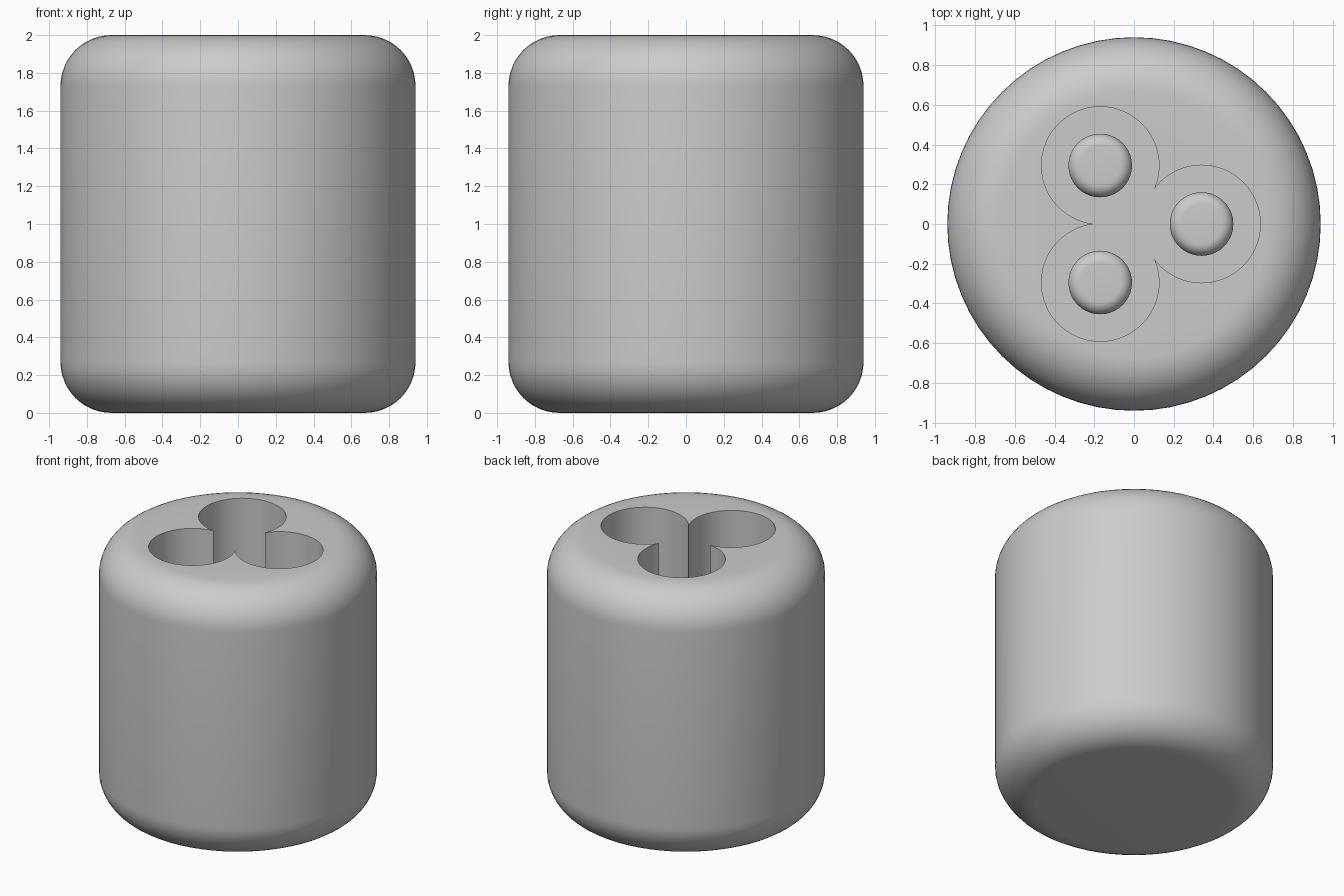
import bpy, bmesh, math

if "Cube" in bpy.data.objects:
    bpy.data.objects.remove(bpy.data.objects["Cube"])

grey = bpy.data.materials.new("plain grey")
grey.diffuse_color = (0.6, 0.6, 0.6, 1)
grey.use_nodes = True
grey.node_tree.nodes["Principled BSDF"].inputs["Base Color"].default_value = grey.diffuse_color

LOBE_DIST, LOBE_R = 0.34, 0.296   # socket lobes around the axis
FLOOR_Z = 1.0                     # bottom of the socket


def finish(name, bm):
    bmesh.ops.recalc_face_normals(bm, faces=bm.faces)
    mesh = bpy.data.meshes.new(name)
    bm.to_mesh(mesh)
    bm.free()
    obj = bpy.data.objects.new(name, mesh)
    bpy.context.collection.objects.link(obj)
    mesh.materials.append(grey)
    return obj


def smooth(obj):
    bpy.ops.object.select_all(action='DESELECT')
    obj.select_set(True)
    bpy.context.view_layer.objects.active = obj
    bpy.ops.object.shade_smooth_by_angle(angle=math.radians(30))


def turned(name, profile, sides, x=0, y=0):
    """Closed solid of revolution from (radius, z) points, capped at both ends."""
    bm = bmesh.new()
    rings = []
    for r, z in profile:
        rings.append([bm.verts.new((x + r * math.cos(2 * math.pi * i / sides),
                                    y + r * math.sin(2 * math.pi * i / sides), z))
                      for i in range(sides)])
    for a, b in zip(rings, rings[1:]):
        for i in range(sides):
            j = (i + 1) % sides
            bm.faces.new((a[i], a[j], b[j], b[i]))
    bm.faces.new(rings[0][::-1])
    bm.faces.new(rings[-1])
    return finish(name, bm)


def quarter(r, z, rad, start, steps):
    """Quarter-round corner points about the centre (r, z)."""
    return [(r + rad * math.cos(start + math.pi / 2 * i / steps),
             z + rad * math.sin(start + math.pi / 2 * i / steps))
            for i in range(steps + 1)]


# Body: cylinder with rounded rims
R, B = 0.94, 0.27
body = turned("body", quarter(R - B, B, B, -math.pi / 2, 12)
              + quarter(R - B, 2 - B, B, 0, 12), 64)

# Socket cutter: three touching lobes, open through the middle
half = LOBE_DIST * math.sin(math.pi / 3)
cusp = LOBE_DIST / 2 + math.sqrt(LOBE_R ** 2 - half ** 2)
reach = math.atan2(cusp * math.sin(math.pi / 3), cusp / 2 - LOBE_DIST)
outline = []
for k in range(3):
    turn = k * 2 * math.pi / 3
    for i in range(48):
        a = -reach + 2 * reach * i / 48
        px, py = LOBE_DIST + LOBE_R * math.cos(a), LOBE_R * math.sin(a)
        outline.append((px * math.cos(turn) - py * math.sin(turn),
                        px * math.sin(turn) + py * math.cos(turn)))
bm = bmesh.new()
low = [bm.verts.new((x, y, FLOOR_Z)) for x, y in outline]
high = [bm.verts.new((x, y, 2.2)) for x, y in outline]
bm.faces.new(low[::-1])
bm.faces.new(high)
for i in range(len(low)):
    j = (i + 1) % len(low)
    bm.faces.new((low[i], low[j], high[j], high[i]))
cutter = finish("socket_cutter", bm)
cutter.hide_render = True

# Cut the socket into the body
cut = body.modifiers.new("socket", 'BOOLEAN')
cut.operation, cut.solver, cut.object = 'DIFFERENCE', 'EXACT', cutter
bpy.context.view_layer.objects.active = body
body.select_set(True)
bpy.ops.object.modifier_apply(modifier=cut.name)
bpy.data.objects.remove(cutter)
smooth(body)

# Round-topped pins standing on the socket floor
PIN_R, PIN_B, PIN_TOP = 0.16, 0.06, 1.4
for k in range(3):
    a = k * 2 * math.pi / 3
    pin = turned(f"pin_{k + 1}", [(PIN_R, FLOOR_Z - 0.02)]
                 + quarter(PIN_R - PIN_B, PIN_TOP - PIN_B, PIN_B, 0, 8), 40,
                 LOBE_DIST * math.cos(a), LOBE_DIST * math.sin(a))
    smooth(pin)
